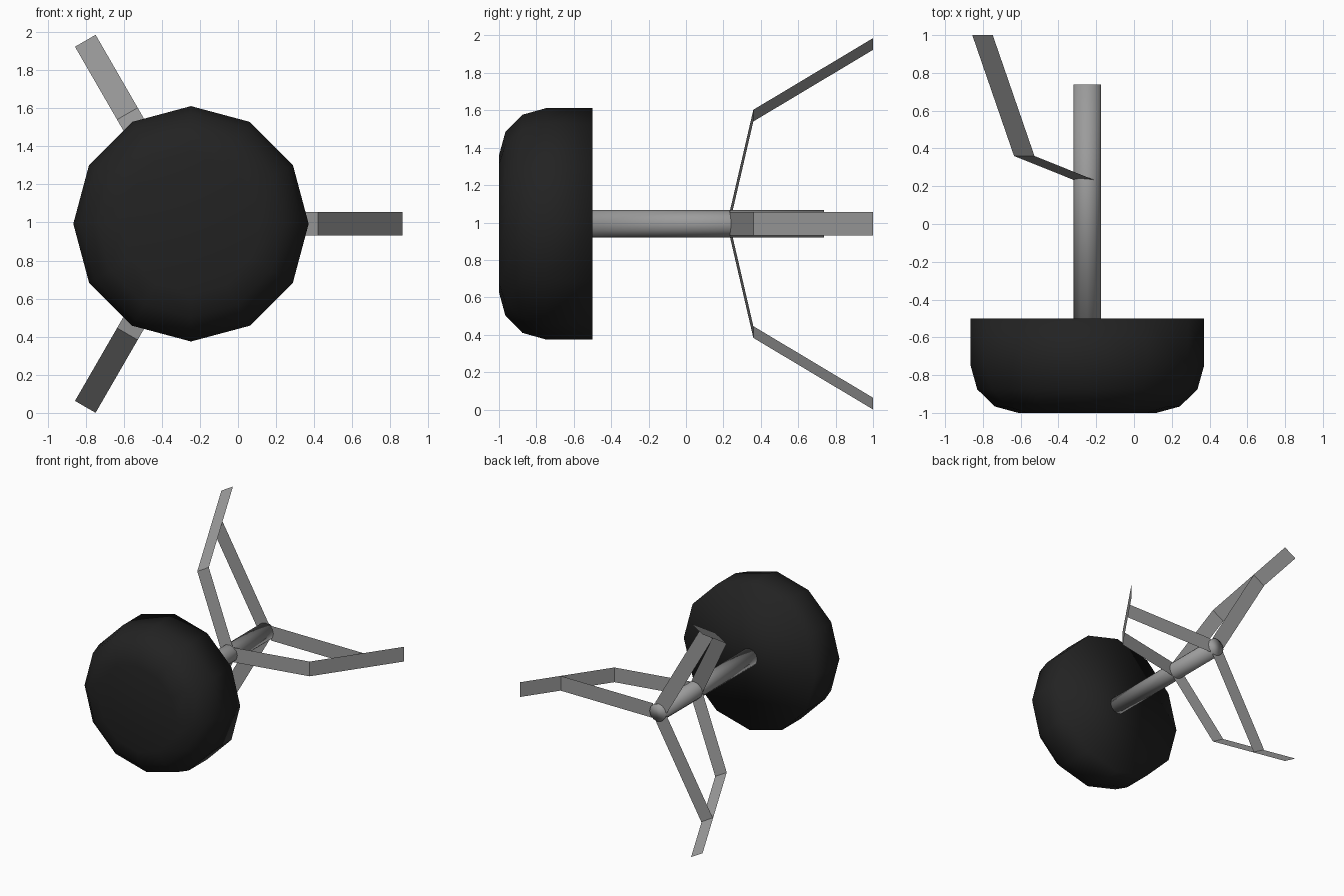
import bpy, bmesh, math

if "Cube" in bpy.data.objects:
    bpy.data.objects.remove(bpy.data.objects["Cube"])

CX, CZ = -0.247, 0.993      # position of the long axis, which runs along y
HALF = 0.0625               # half width of the flat strips


def material(name, value):
    m = bpy.data.materials.new(name)
    m.diffuse_color = (value, value, value, 1)
    m.use_nodes = True
    m.node_tree.nodes["Principled BSDF"].inputs["Base Color"].default_value = m.diffuse_color
    return m


GREY = material("grey_metal", 0.33)
BLACK = material("black_rubber", 0.016)


def finish(name, bm, mat, smooth):
    me = bpy.data.meshes.new(name)
    for f in bm.faces:
        f.smooth = smooth
    bm.to_mesh(me)
    bm.free()
    me.materials.append(mat)
    ob = bpy.data.objects.new(name, me)
    bpy.context.collection.objects.link(ob)
    return ob


def point(r, y, angle, side=0.0):
    """Polar position around the long axis, shifted sideways by side."""
    c, s = math.cos(angle), math.sin(angle)
    return (CX + r * c - side * s, y, CZ + r * s + side * c)


def turned(name, profile, sides, mat):
    """Closed round part from (radius, y) rings."""
    bm = bmesh.new()
    rings = [[bm.verts.new(point(r, y, 2 * math.pi * i / sides)) for i in range(sides)]
             for r, y in profile]
    for a, b in zip(rings, rings[1:]):
        for i in range(sides):
            j = (i + 1) % sides
            bm.faces.new((a[i], a[j], b[j], b[i]))
    bm.faces.new(rings[0])
    bm.faces.new(rings[-1])
    bmesh.ops.recalc_face_normals(bm, faces=bm.faces)
    return finish(name, bm, mat, True)


def strip(name, path, angle):
    """Flat sheet strip following (radius, y) points."""
    bm = bmesh.new()
    rows = [[bm.verts.new(point(r, y, angle, s)) for s in (-HALF, HALF)] for r, y in path]
    for a, b in zip(rows, rows[1:]):
        bm.faces.new((a[0], b[0], b[1], a[1]))
    return finish(name, bm, GREY, False)


# Rounded twelve-sided head and the rod behind it
turned("head", [(0.365, -1.0), (0.49, -0.966), (0.583, -0.875), (0.618, -0.75), (0.618, -0.5)],
       12, BLACK)
turned("rod", [(0.073, -0.51), (0.073, 0.738)], 12, GREY)

# Three bent ribs, each braced by a straight strut
for k in range(3):
    a = math.radians(120 * k)
    strip(f"rib_{k + 1}", [(0.035, 0.233), (0.668, 0.36), (1.11, 1.0)], a)
    strip(f"strut_{k + 1}", [(0.05, 0.724), (0.915, 0.724)], a)
